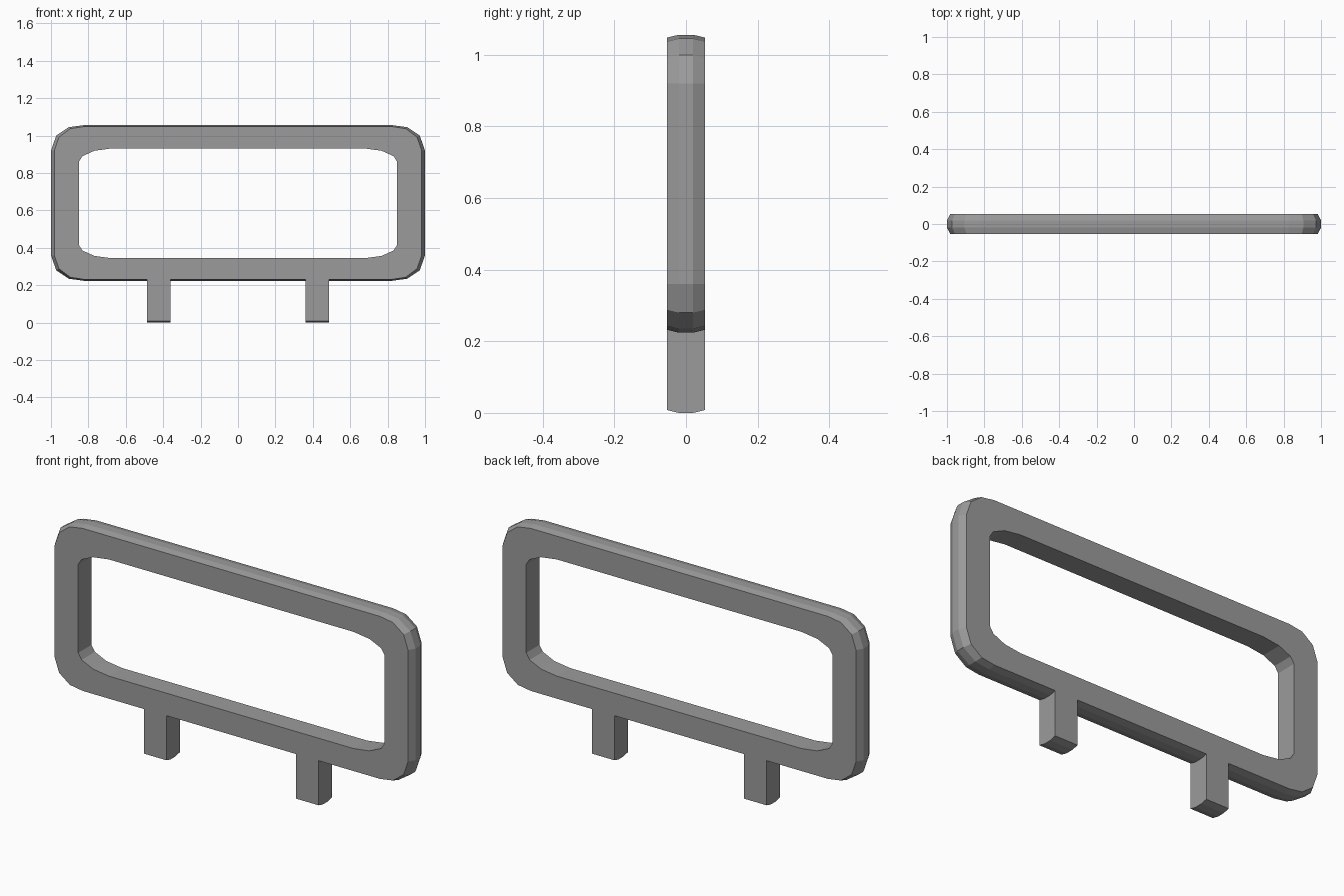
import bpy, bmesh

if "Cube" in bpy.data.objects:
    bpy.data.objects.remove(bpy.data.objects["Cube"])

MID_Z = 0.64
HALF_Y = 0.053

# Dark grey finish shared by all parts
grey = bpy.data.materials.new("dark_grey")
grey.diffuse_color = (0.33, 0.33, 0.33, 1)
grey.use_nodes = True
grey.node_tree.nodes["Principled BSDF"].inputs["Base Color"].default_value = grey.diffuse_color


def loop_from_corner(corner, mid=MID_Z):
    """Mirror one top-right corner (x, height above middle) into a closed outline."""
    q1 = corner
    q2 = [(-x, z) for x, z in reversed(corner)]
    q3 = [(-x, -z) for x, z in corner]
    q4 = [(x, -z) for x, z in reversed(corner)]
    return [(x, mid + z) for x, z in q1 + q2 + q3 + q4]


def make_object(name, bm):
    bmesh.ops.recalc_face_normals(bm, faces=bm.faces)
    mesh = bpy.data.meshes.new(name)
    bm.to_mesh(mesh)
    bm.free()
    mesh.materials.append(grey)
    obj = bpy.data.objects.new(name, mesh)
    bpy.context.collection.objects.link(obj)
    return obj


# Corner outlines: crowned rim, rim edge on the flat face, and opening
rim = loop_from_corner([(1.0, 0.28), (0.972, 0.36), (0.905, 0.405), (0.825, 0.416)])
edge = loop_from_corner([(0.982, 0.28), (0.957, 0.352), (0.897, 0.397), (0.825, 0.408)])
opening = loop_from_corner([(0.851, 0.222), (0.832, 0.252), (0.768, 0.281), (0.68, 0.293)], 0.638)

# Rounded frame: six outlines bridged into a closed band
bm = bmesh.new()
sections = [(edge, -HALF_Y), (rim, -0.02), (rim, 0.02),
            (edge, HALF_Y), (opening, HALF_Y), (opening, -HALF_Y)]
rings = [[bm.verts.new((x, y, z)) for x, z in outline] for outline, y in sections]
n = len(rim)
for i, ring in enumerate(rings):
    nxt = rings[(i + 1) % len(rings)]
    for j in range(n):
        k = (j + 1) % n
        bm.faces.new((ring[j], ring[k], nxt[k], nxt[j]))
make_object("frame", bm)

# Mounting legs with crowned feet, running up into the frame
leg_profile = [(-HALF_Y, 0.008), (-0.02, 0), (0.02, 0), (HALF_Y, 0.008),
               (HALF_Y, 0.233), (-HALF_Y, 0.233)]
for side, name in ((-1, "left_leg"), (1, "right_leg")):
    bm = bmesh.new()
    base = bm.faces.new([bm.verts.new((side * 0.423 - 0.0625, y, z)) for y, z in leg_profile])
    result = bmesh.ops.extrude_face_region(bm, geom=[base], use_keep_orig=True)
    moved = [v for v in result["geom"] if isinstance(v, bmesh.types.BMVert)]
    bmesh.ops.translate(bm, verts=moved, vec=(0.125, 0, 0))
    make_object(name, bm)
